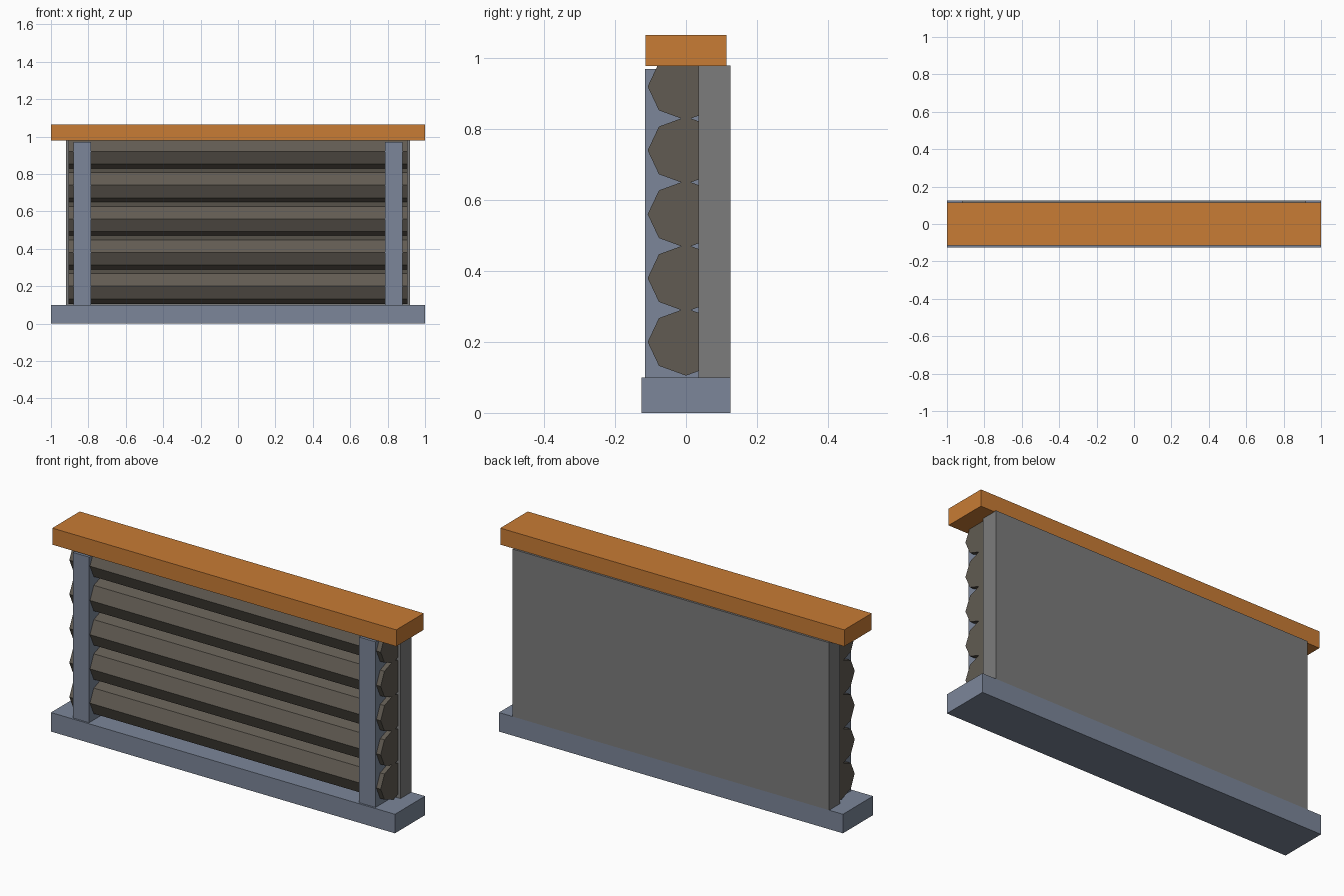
import bpy, bmesh
from math import cos, sin, pi

if "Cube" in bpy.data.objects:
    bpy.data.objects.remove(bpy.data.objects["Cube"])


def material(name, rgb):
    m = bpy.data.materials.new(name)
    m.diffuse_color = (*rgb, 1)
    m.use_nodes = True
    m.node_tree.nodes["Principled BSDF"].inputs["Base Color"].default_value = m.diffuse_color
    return m


def finish(name, bm, mat):
    bmesh.ops.recalc_face_normals(bm, faces=bm.faces)
    mesh = bpy.data.meshes.new(name)
    bm.to_mesh(mesh)
    bm.free()
    mesh.materials.append(mat)
    obj = bpy.data.objects.new(name, mesh)
    bpy.context.collection.objects.link(obj)
    return obj


def box(name, lo, hi, mat):
    bm = bmesh.new()
    bmesh.ops.create_cube(bm, size=1)
    for v in bm.verts:
        v.co = [(a + b) / 2 + c * (b - a) for a, b, c in zip(lo, hi, v.co)]
    return finish(name, bm, mat)


def log(name, z, half_length, ry, rz, mat, sides=8):
    bm = bmesh.new()
    angles = [2 * pi * i / sides for i in range(sides)]
    ring = [bm.verts.new((-half_length, ry * cos(a), z + rz * sin(a))) for a in angles]
    face = bm.faces.new(ring)
    ext = bmesh.ops.extrude_face_region(bm, geom=[face], use_keep_orig=True)
    verts = [g for g in ext["geom"] if isinstance(g, bmesh.types.BMVert)]
    bmesh.ops.translate(bm, verts=verts, vec=(2 * half_length, 0, 0))
    return finish(name, bm, mat)


steel = material("slate", (0.20, 0.24, 0.32))
timber = material("dark_timber", (0.12, 0.105, 0.085))
orange = material("orange", (0.58, 0.20, 0.035))
grey = material("grey", (0.2, 0.2, 0.2))

# base plinth, backing panel and top cap
box("base", (-1, -0.125, 0), (1, 0.125, 0.10), steel)
box("back_panel", (-0.92, 0.035, 0.10), (0.92, 0.125, 0.98), grey)
box("top_cap", (-1, -0.114, 0.978), (1, 0.114, 1.065), orange)

# front posts
for side, x in (("left", -0.8325), ("right", 0.8325)):
    box(f"{side}_post", (x - 0.0475, -0.115, 0.10), (x + 0.0475, 0.04, 0.97), steel)

# stacked eight-sided logs
for i in range(5):
    log(f"log_{i + 1}", 0.20 + 0.18 * i, 0.905, 0.108, 0.095, timber)
